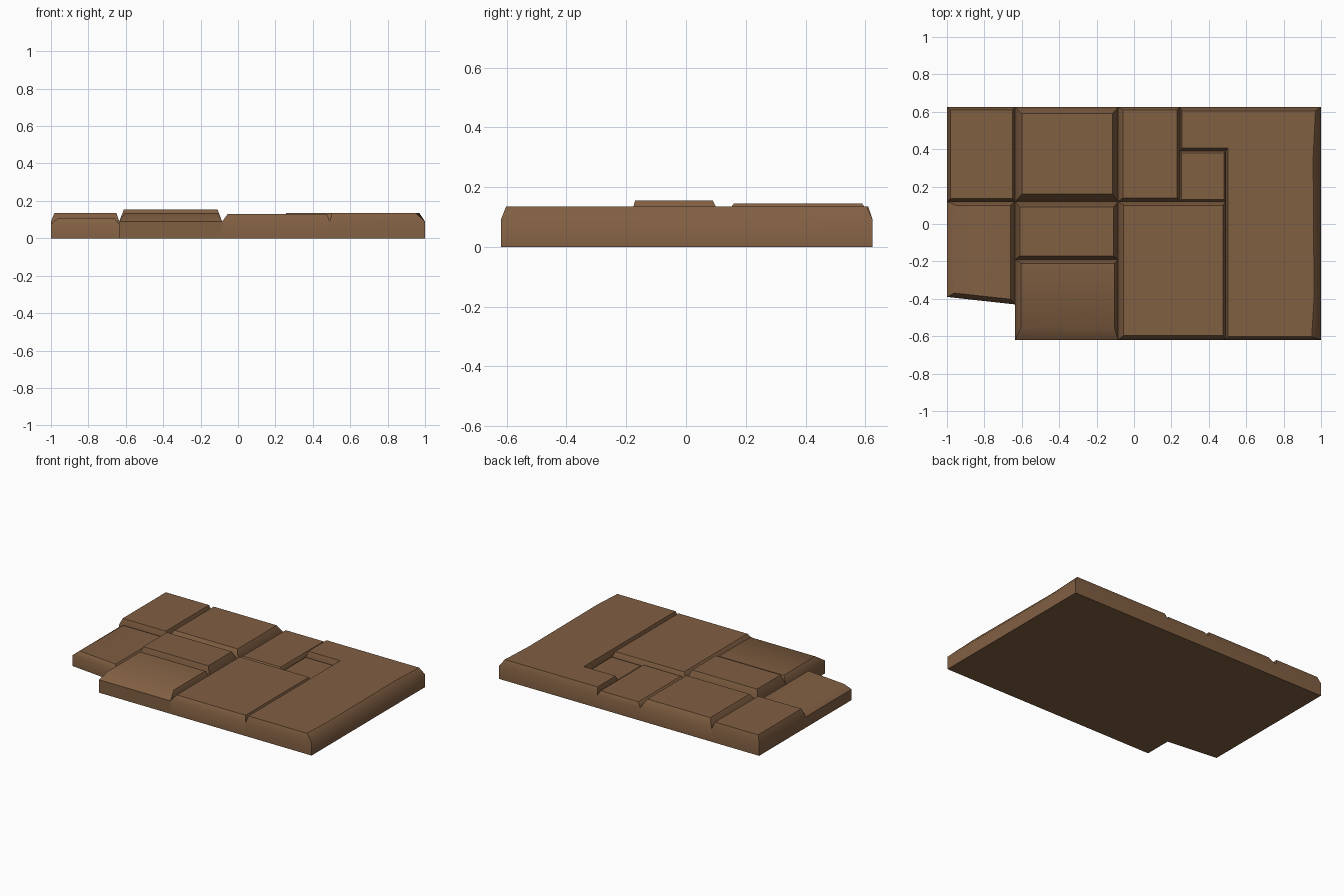
import bpy
import bmesh
import math
from mathutils import Vector

cube = bpy.data.objects.get("Cube")
if cube:
    bpy.data.objects.remove(cube, do_unlink=True)

brown = bpy.data.materials.new("brown stone")
brown.use_nodes = True
colour = (0.22, 0.115, 0.055, 1)
brown.diffuse_color = colour
brown.node_tree.nodes["Principled BSDF"].inputs["Base Color"].default_value = colour


def inset_corner(prev, here, nxt, d1, d2):
    """Mitre one counter-clockwise corner inward by its two edge insets."""
    a, b = (here - prev).normalized(), (nxt - here).normalized()
    n1, n2 = Vector((-a.y, a.x)), Vector((-b.y, b.x))
    det = n1.x * n2.y - n1.y * n2.x
    if abs(det) < 0.05:
        return here + n1 * (d1 + d2) / 2
    return here + Vector((d1 * n2.y - d2 * n1.y, n1.x * d2 - n2.x * d1)) / det


def stone(name, outline, insets, top, edge=0.09):
    """Prism with a worn top; insets follow the outline's edges."""
    pts = [Vector(p) for p in outline]
    n = len(pts)
    worn = [inset_corner(pts[i - 1], pts[i], pts[(i + 1) % n],
                         insets[i - 1], insets[i]) for i in range(n)]
    bm = bmesh.new()
    rings = [[bm.verts.new((p.x, p.y, z)) for p in ring]
             for ring, z in ((pts, 0), (pts, edge), (worn, top))]
    for low, high in zip(rings, rings[1:]):
        for i in range(n):
            j = (i + 1) % n
            bm.faces.new((low[i], low[j], high[j], high[i]))
    bm.faces.new(rings[-1])
    bm.faces.new(rings[0][::-1])
    mesh = bpy.data.meshes.new(name)
    bm.to_mesh(mesh)
    bm.free()
    mesh.materials.append(brown)
    obj = bpy.data.objects.new(name, mesh)
    bpy.context.collection.objects.link(obj)
    bpy.ops.object.select_all(action="DESELECT")
    obj.select_set(True)
    bpy.context.view_layer.objects.active = obj
    bpy.ops.object.shade_smooth_by_angle(angle=math.radians(45))


def block(name, x0, x1, y0, y1, insets, top, edge=0.09):
    """Rectangular stone; insets run front, left (+x), back, right (-x)."""
    stone(name, [(x0, y0), (x1, y0), (x1, y1), (x0, y1)], insets, top, edge)


# Joint lines between the stones
LEFT, RIGHT, BACK, FRONT = 1.0, -1.0, 0.625, -0.62
J1, J2, J3, J4, MID = -0.635, -0.085, 0.245, 0.49, 0.12

# Back row
block("back_corner_stone", RIGHT, J1, MID, BACK, (.015, .015, .015, .018), .135)
block("back_wide_stone", J1, J2, MID, BACK, (.04, .03, .035, .035), .145)
block("back_low_stone", J2, J3, MID, BACK, (.02, .015, .015, .025), .118)
block("small_filler_stone", J3, J4, MID, 0.39, (.01, .01, .01, .01), .102)

# Middle and front stones
stone("side_stone", [(RIGHT, -.39), (J1, -.43), (J1, MID), (RIGHT, .12), (RIGHT, -.1)],
      (.025, .025, .02, .05, .04), .108, .075)
block("raised_stone", J1, J2, -0.19, MID, (.02, .025, .03, .025), .155)
block("front_stone", J1, J2, FRONT, -0.19, (.065, .02, .02, .03), .135)
block("front_wide_stone", J2, J4, FRONT, MID, (.025, .015, .02, .03), .13)

# Large L-shaped stone, worn along its outer side
stone("corner_slab",
      [(J4, FRONT), (LEFT, FRONT), (LEFT, -.4), (LEFT, 0), (LEFT, .35),
       (LEFT, BACK), (J3, BACK), (J3, .39), (J4, .39)],
      (.018, .05, .025, .055, .03, .02, .012, .015, .012), .135)
